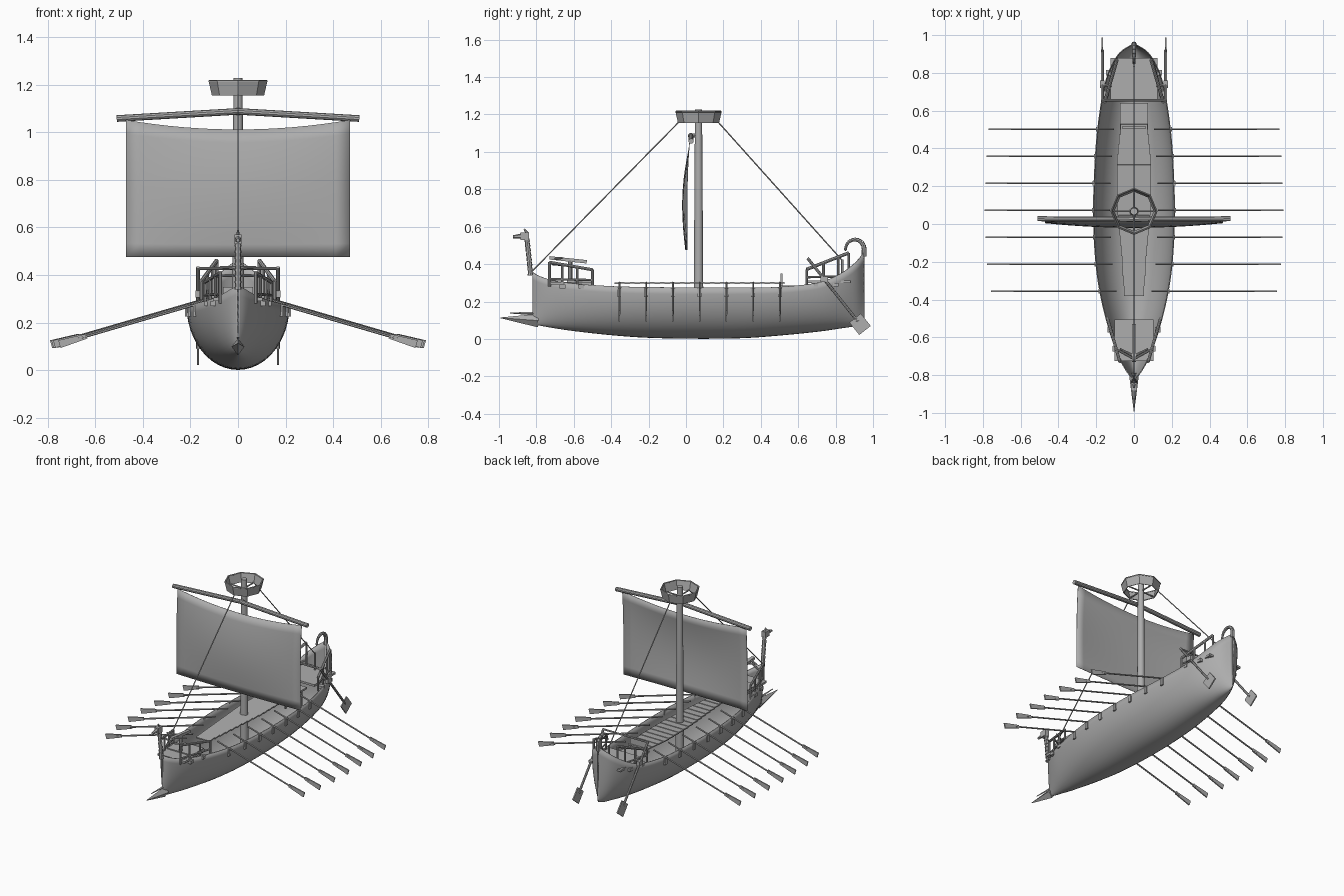
import bpy, bmesh, math
from mathutils import Vector, Matrix

if "Cube" in bpy.data.objects:
    bpy.data.objects.remove(bpy.data.objects["Cube"])

grey = bpy.data.materials.new("weathered grey")
grey.diffuse_color = (0.42, 0.42, 0.42, 1)
grey.use_nodes = True
grey.node_tree.nodes["Principled BSDF"].inputs["Base Color"].default_value = grey.diffuse_color


def finish(name, bm, smooth=True):
    me = bpy.data.meshes.new(name)
    bm.to_mesh(me)
    bm.free()
    me.materials.append(grey)
    for p in me.polygons:
        p.use_smooth = smooth
    if smooth:
        me.set_sharp_from_angle(angle=math.radians(35))
    ob = bpy.data.objects.new(name, me)
    bpy.context.collection.objects.link(ob)
    return ob


def rod(bm, a, b, r1, r2=None, sides=8):
    a, b = Vector(a), Vector(b)
    rot = (b - a).to_track_quat('Z', 'Y').to_matrix().to_4x4()
    bmesh.ops.create_cone(bm, cap_ends=True, segments=sides, radius1=r1,
                          radius2=r1 if r2 is None else r2, depth=(b - a).length,
                          matrix=Matrix.Translation((a + b) / 2) @ rot)


def box(bm, c, size, rot=Matrix.Identity(4)):
    m = Matrix.Translation(c) @ rot @ Matrix.Diagonal((*size, 1))
    return bmesh.ops.create_cube(bm, size=1, matrix=m)['verts']


def frame(d, thin):
    d, t = Vector(d).normalized(), Vector(thin)
    return Matrix((d, t, d.cross(t))).transposed().to_4x4()


def path_rods(bm, pts, radii, sides=8):
    for i in range(len(pts) - 1):
        rod(bm, pts[i], pts[i + 1], radii[i], radii[i + 1], sides)


# hull: stations of (y, half width, keel z, gunwale z), smoothly interpolated
ST = [Vector(s) for s in (
    (-.82, .004, .08, .355), (-.79, .035, .073, .338), (-.72, .075, .06, .315),
    (-.6, .122, .042, .296), (-.4, .175, .02, .282), (-.2, .205, .006, .277),
    (.05, .217, .001, .275), (.3, .21, .004, .275), (.5, .195, .018, .278),
    (.7, .165, .038, .3), (.82, .13, .055, .345), (.91, .075, .07, .41),
    (.955, .004, .09, .465))]


def station(u):
    i = min(int(u), len(ST) - 2)
    t = u - i
    p1, p2 = ST[i], ST[i + 1]
    p0, p3 = ST[max(i - 1, 0)], ST[min(i + 2, len(ST) - 1)]
    return .5 * (2 * p1 + (p2 - p0) * t + (2 * p0 - 5 * p1 + 4 * p2 - p3) * t * t
                 + (3 * p1 - p0 - 3 * p2 + p3) * t ** 3)


def hull_width(y):
    for a, b in zip(ST, ST[1:]):
        if a[0] <= y <= b[0]:
            return a[1] + (b[1] - a[1]) * (y - a[0]) / (b[0] - a[0])


bm = bmesh.new()
rows = []
for j in range(49):
    y, w, zb, zt = station(j / 4)
    angs = [math.pi * (i / 24 - .5) for i in range(25)]
    rows.append([bm.verts.new((w * math.sin(a), y, zb + (zt - zb) * (1 - math.cos(a))))
                 for a in angs])
for r, s in zip(rows, rows[1:]):
    for i in range(24):
        bm.faces.new((r[i], s[i], s[i + 1], r[i + 1]))
hull = finish("hull", bm)
sol = hull.modifiers.new("planking", 'SOLIDIFY')
sol.thickness = .006
sol.offset = -1

# central walkway of slightly tilted planks
bm = bmesh.new()
for i in range(17):
    y = -.355 + i * .0535
    w = .05 + .04 * min(1, (y + .38) / .5)
    if y > .35:
        w -= (y - .35) * .12
    box(bm, (0, y, .299), (2 * w, .054, .008), Matrix.Rotation(math.radians(4), 4, 'X'))
finish("walkway_planks", bm, False)

# helmsman's bench with a low back
bm = bmesh.new()
box(bm, (0, .57, .28), (.15, .14, .012))
box(bm, (0, .51, .315), (.125, .01, .07))
for s in (-1, 1):
    box(bm, (s * .06, .6, .2), (.012, .012, .16))
finish("stern_bench", bm, False)

# bow and stern platforms
bm = bmesh.new()
box(bm, (0, -.615, .298), (.208, .22, .014))
box(bm, (0, -.57, .308), (.19, .13, .008))
finish("bow_platform", bm, False)
bm = bmesh.new()
box(bm, (0, .765, .305), (.25, .23, .014))
finish("stern_platform", bm, False)

# railings, both sides
bm = bmesh.new()
for s in (-1, 1):
    a, b = Vector((s * .14, -.5, .37)), Vector((s * .075, -.73, .41))
    for t in (0, .35, .7, 1):
        p = a.lerp(b, t)
        rod(bm, (p.x, p.y, .28), p, .007)
    rod(bm, a, b, .008)
    rod(bm, (a.x, a.y, .315), (b.x, b.y, .32), .006)
    rod(bm, (s * .1, -.66, .395), (0, -.715, .4), .006)
    box(bm, (s * .125, -.56, .28), (.03, .03, .02))
    box(bm, (s * .1, -.66, .28), (.03, .03, .02))
finish("bow_railing", bm)
bm = bmesh.new()
for s in (-1, 1):
    a, b = Vector((s * .155, .645, .372)), Vector((s * .09, .87, .46))
    for t in (0, .4, .75, 1):
        p = a.lerp(b, t)
        rod(bm, (p.x, p.y, .28), p, .007)
    rod(bm, a, b, .009)
    rod(bm, (a.x, a.y, .33), (b.x + s * .01, .86, .335), .006)
    box(bm, (s * .15, .69, .29), (.035, .03, .02))
    box(bm, (s * .13, .8, .29), (.035, .03, .02))
finish("stern_railing", bm)

# bolt thrower on the bow platform
bm = bmesh.new()
box(bm, (0, -.63, .423), (.022, .2, .018), Matrix.Rotation(math.radians(-6), 4, 'X'))
rod(bm, (0, -.62, .3), (0, -.62, .42), .012)
for s in (-1, 1):
    rod(bm, (0, -.7, .43), (s * .075, -.66, .432), .008, .005)
finish("bolt_thrower", bm)

# ram: a flat spike with a smaller one above
bm = bmesh.new()
rod(bm, (0, -.79, .098), (0, -.992, .113), .036, .002, 4)
rod(bm, (0, -.8, .135), (0, -.94, .139), .009, .003, 4)
bmesh.ops.scale(bm, vec=(.75, 1, 1), verts=bm.verts)
finish("ram", bm, False)

# figurehead: ringed neck with a beaked head
bm = bmesh.new()
neck = [Vector((0, -.832 - .02 * (i / 8) ** 1.3, .34 + .205 * i / 8)) for i in range(9)]
for p, q in zip(neck, neck[1:]):
    rod(bm, p, q, .015, .011)
box(bm, (0, -.862, .55), (.03, .045, .04))
rod(bm, (0, -.88, .55), (0, -.925, .546), .014, .008, 6)
rod(bm, (0, -.85, .565), (0, -.865, .588), .009, .004, 6)
finish("figurehead", bm, False)

# curled stern ornament
bm = bmesh.new()
pts = [(0, .952, .44)] + [(0, .903 + .05 * math.cos(a), .48 + .052 * math.sin(a))
                          for a in [math.pi * k / 8 for k in range(9)]]
path_rods(bm, pts, [.014 - .0008 * i for i in range(len(pts))])
bmesh.ops.create_icosphere(bm, subdivisions=1, radius=.01,
                           matrix=Matrix.Translation(pts[-1]))
finish("stern_ornament", bm)

# mast, yard and lookout
MY = .067
bm = bmesh.new()
rod(bm, (0, MY, .01), (0, MY, 1.228), .027, .019, 16)
finish("mast", bm)
bm = bmesh.new()
for s in (-1, 1):
    rod(bm, (0, .025, 1.088), (s * .51, .028, 1.058), .014, .014, 10)
rod(bm, (0, .02, 1.088), (0, MY, 1.088), .01)
finish("yard", bm)
bm = bmesh.new()
bmesh.ops.create_cone(bm, cap_ends=False, segments=8, radius1=.104, radius2=.118, depth=.06,
                      matrix=Matrix.Translation((0, MY, 1.187)))
bmesh.ops.recalc_face_normals(bm, faces=bm.faces)
nest = finish("lookout_basket", bm, False)
nest.modifiers.new("wall", 'SOLIDIFY').thickness = .006
bm = bmesh.new()
for k in range(8):
    p, q = [(.12 * math.cos(math.pi * n / 4), MY + .12 * math.sin(math.pi * n / 4), 1.215)
            for n in (k, k + 1)]
    rod(bm, p, q, .005, sides=6)
rod(bm, (-.1, MY, 1.163), (.1, MY, 1.163), .005, sides=6)
rod(bm, (0, MY - .1, 1.163), (0, MY + .1, 1.163), .005, sides=6)
finish("lookout_frame", bm)

# sail: sagging head, straight foot, slight belly toward the bow
bm = bmesh.new()
N, M = 16, 10
grid = []
for j in range(M + 1):
    row = []
    for i in range(N + 1):
        u, v = 2 * i / N - 1, j / M
        top = 1.012 + .04 * u * u
        belly = .025 * (1 - u * u) * math.sin(math.pi * (.1 + .85 * v))
        row.append(bm.verts.new((.47 * u, .004 + .014 * v ** 4 - belly, .475 + (top - .475) * v)))
    grid.append(row)
for r, s in zip(grid, grid[1:]):
    for i in range(N):
        bm.faces.new((r[i], r[i + 1], s[i + 1], s[i]))
sail = finish("sail", bm)
sail.modifiers.new("cloth", 'SOLIDIFY').thickness = .003

# stays
bm = bmesh.new()
rod(bm, (0, -.825, .36), (0, MY - .1, 1.165), .0035, sides=6)
rod(bm, (0, .835, .42), (0, MY + .1, 1.165), .0035, sides=6)
rod(bm, (0, .835, .3), (0, .835, .425), .007, sides=6)
finish("stays", bm)

# seven rowing oars a side, with tholes on the gunwale
oars, tholes = bmesh.new(), bmesh.new()
for i in range(7):
    y = -.356 + i * .143
    w = hull_width(y)
    for s in (-1, 1):
        d = Vector((s * .96, 0, -.28)).normalized()
        a = Vector((s * (w - .088), y, .301))
        f = frame(d, (0, 1, 0))
        rod(oars, a, a + d * .6, .0055, .0055, 6)
        vs = box(oars, a + d * .625, (.12, .008, .034), f)
        c = a + d * .565
        for v in vs:  # narrow the root of the blade
            if (v.co - c).dot(d) < .03:
                off = v.co - c
                ax = f.to_3x3().col[2]
                v.co -= ax * off.dot(ax) * .4
        box(tholes, (s * (w + .001), y, .25), (.012, .022, .05))
finish("rowing_oars", oars, False)
finish("oar_tholes", tholes, False)

# paired steering oars joined by a crossbar
bm = bmesh.new()
for s in (-1, 1):
    a, b = Vector((s * .168, .65, .432)), Vector((s * .168, .92, .092))
    d = (b - a).normalized()
    rod(bm, a, b, .008)
    box(bm, b + d * .017, (.085, .008, .078), frame(d, (1, 0, 0)))
    box(bm, a.lerp(b, .33), (.022, .04, .03))
    rod(bm, (s * .12, .73, .33), (s * .168, .74, .325), .007)
rod(bm, (-.172, .655, .428), (.172, .655, .428), .006)
finish("steering_oars", bm)
